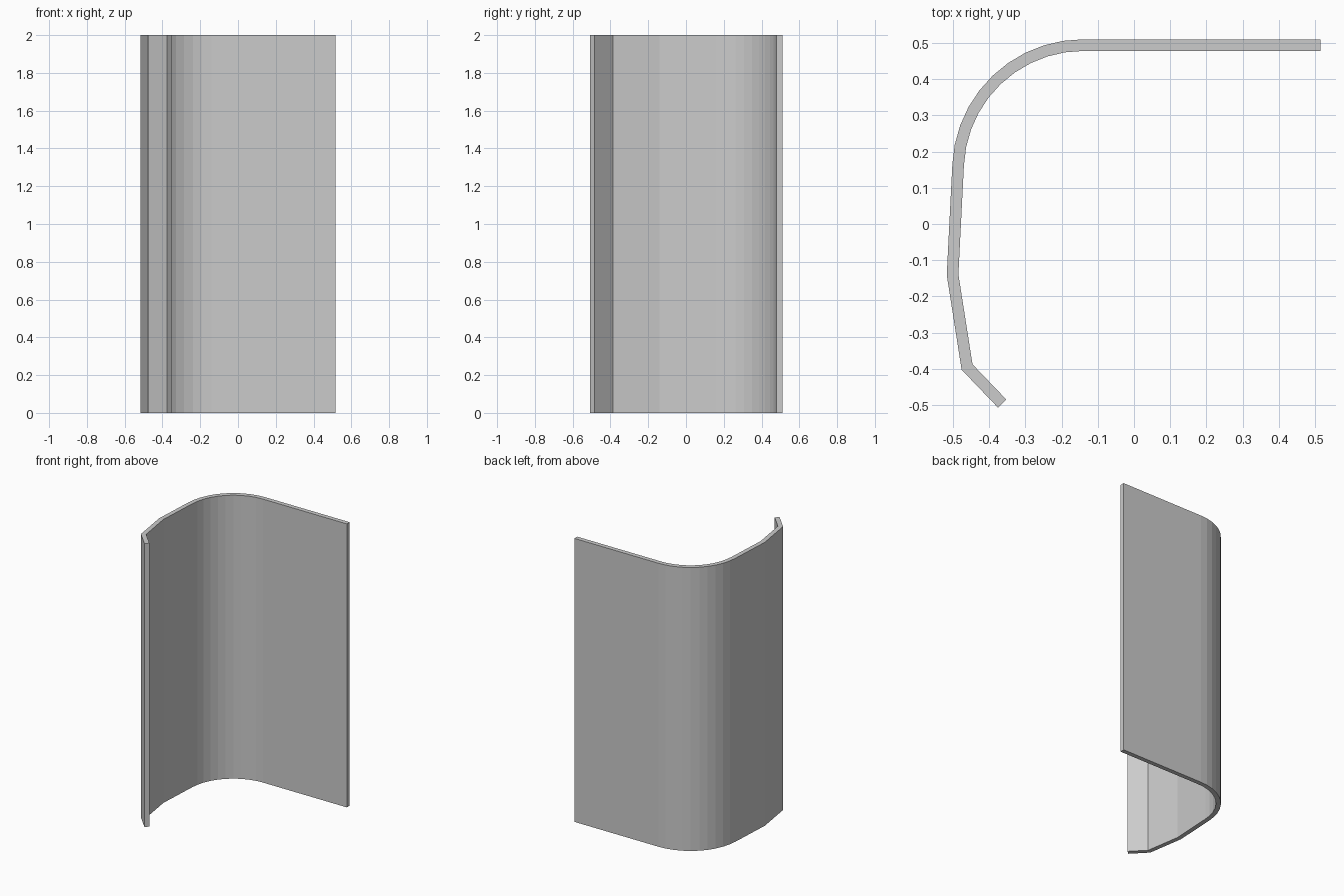
import bpy, bmesh, math
from mathutils import Vector

if "Cube" in bpy.data.objects:
    bpy.data.objects.remove(bpy.data.objects["Cube"])

HEIGHT, THICK = 2.0, 0.032

# Centre line of the bent sheet, seen from above
path = [Vector((0.515, 0.494))]
for i in range(11):
    a = math.radians(90 + 87.5 * i / 10)
    path.append(Vector((-0.14 + 0.346 * math.cos(a), 0.148 + 0.346 * math.sin(a))))
path += [Vector(p) for p in ((-0.501, -0.14), (-0.461, -0.395), (-0.364, -0.496))]


def mitre(i):
    """Offset from the centre line to the outer side, mitred at bends."""
    dirs = []
    if i > 0:
        dirs.append((path[i] - path[i - 1]).normalized())
    if i < len(path) - 1:
        dirs.append((path[i + 1] - path[i]).normalized())
    normals = [Vector((d.y, -d.x)) for d in dirs]
    m = sum(normals, Vector((0, 0))).normalized()
    return m * (THICK / 2 / m.dot(normals[0]))


# Sheet: a strip of quads in plan, extruded upward
bm = bmesh.new()
rows = []
for i, p in enumerate(path):
    o = mitre(i)
    rows.append([bm.verts.new((*(p + s * o), 0)) for s in (1, -1)])
for a, b in zip(rows, rows[1:]):
    bm.faces.new((a[0], a[1], b[1], b[0]))
top = bmesh.ops.extrude_face_region(bm, geom=bm.faces[:])["geom"]
bmesh.ops.translate(bm, vec=(0, 0, HEIGHT),
                    verts=[g for g in top if isinstance(g, bmesh.types.BMVert)])
bmesh.ops.recalc_face_normals(bm, faces=bm.faces[:])

mesh = bpy.data.meshes.new("curved_panel")
bm.to_mesh(mesh)
bm.free()
panel = bpy.data.objects.new("curved_panel", mesh)
bpy.context.collection.objects.link(panel)

# Plain grey finish
grey = bpy.data.materials.new("grey")
grey.diffuse_color = (0.6, 0.6, 0.6, 1)
grey.use_nodes = True
grey.node_tree.nodes["Principled BSDF"].inputs["Base Color"].default_value = grey.diffuse_color
mesh.materials.append(grey)
